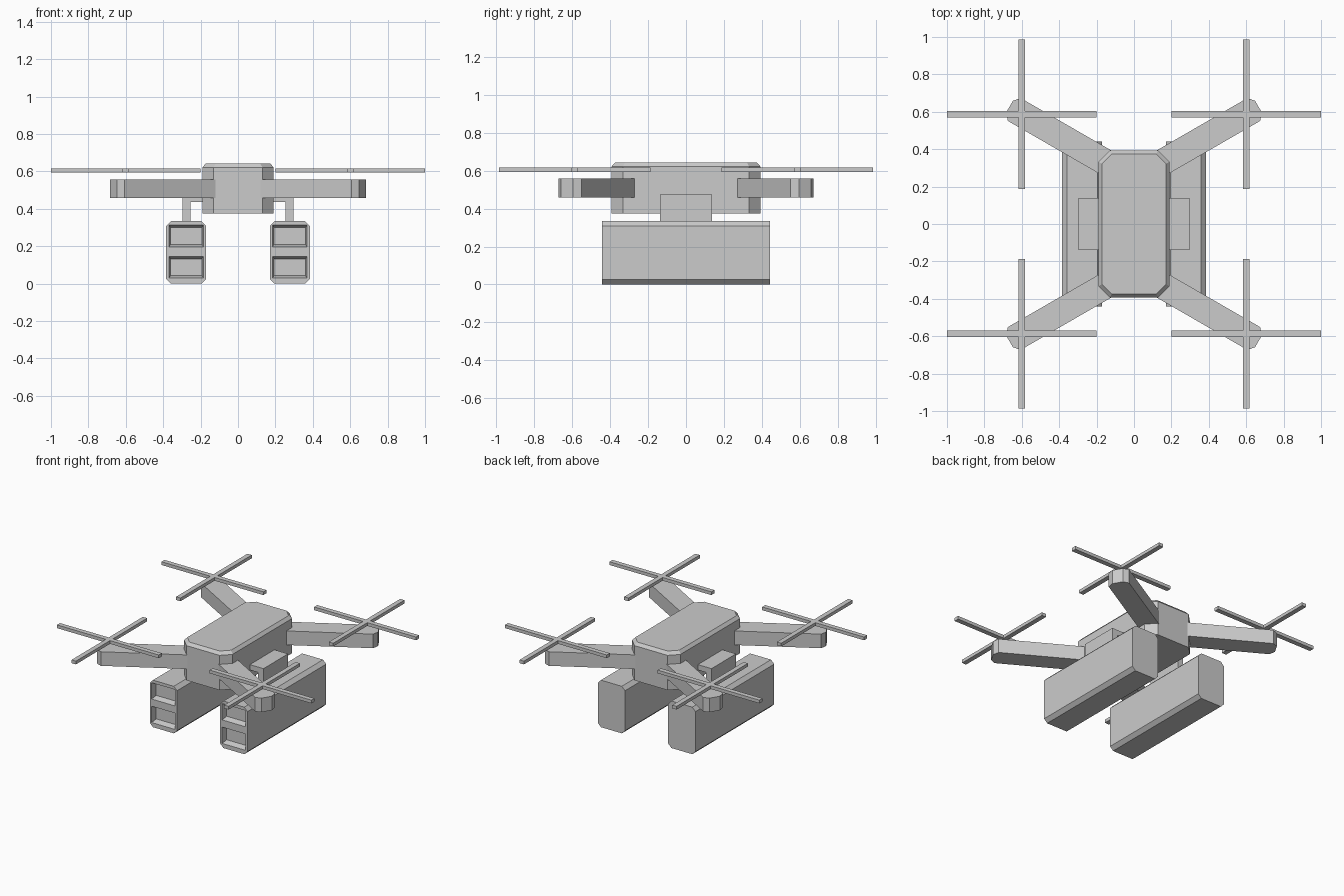
import bpy, bmesh
from math import cos, sin, radians

if "Cube" in bpy.data.objects:
    bpy.data.objects.remove(bpy.data.objects["Cube"])


def loft(name, rings, mirror=(False, False)):
    """Skin a stack of equal-length rings, cap both ends, optionally mirror."""
    bm = bmesh.new()
    loops = [[bm.verts.new(p) for p in ring] for ring in rings]
    n = len(loops[0])
    for a, b in zip(loops, loops[1:]):
        for i in range(n):
            j = (i + 1) % n
            bm.faces.new((a[i], a[j], b[j], b[i]))
    bm.faces.new(loops[0])
    bm.faces.new(loops[-1])
    bmesh.ops.recalc_face_normals(bm, faces=bm.faces)
    mesh = bpy.data.meshes.new(name)
    bm.to_mesh(mesh)
    bm.free()
    ob = bpy.data.objects.new(name, mesh)
    bpy.context.collection.objects.link(ob)
    if any(mirror):
        mod = ob.modifiers.new("mirror", 'MIRROR')
        mod.use_axis = (mirror[0], mirror[1], False)
    return ob


def octagon(hx, hy, c):
    """Rectangle with cut corners."""
    return [(hx, -hy + c), (hx, hy - c), (hx - c, hy), (-hx + c, hy),
            (-hx, hy - c), (-hx, -hy + c), (-hx + c, -hy), (hx - c, -hy)]


def at_z(pts, z):
    return [(x, y, z) for x, y in pts]


def at_y(pts, y, cx=0, cz=0):
    return [(cx + x, y, cz + z) for x, z in pts]


# Body with chamfered top
outer = octagon(0.19, 0.393, 0.06)
loft("body", [at_z(outer, 0.375), at_z(outer, 0.622),
              at_z(octagon(0.172, 0.375, 0.053), 0.643)])

# Four diagonal arms with clipped tips
ca, sa = cos(radians(30)), sin(radians(30))
arm = [(0.18, 0.14), (0.86, 0.14), (0.89, 0.175),
       (0.89, 0.247), (0.862, 0.28), (0.18, 0.28)]
arm = [(u * ca - v * sa, u * sa + v * ca) for u, v in arm]
loft("arms", [at_z(arm, 0.458), at_z(arm, 0.558)], (True, True))

# Four cross-shaped rotors
RX, RY, L, W = 0.6, 0.587, 0.4, 0.017
cross = [(W, W), (W, L), (-W, L), (-W, W), (-L, W), (-L, -W),
         (-W, -W), (-W, -L), (W, -L), (W, -W), (L, -W), (L, W)]
cross = [(RX + x, RY + y) for x, y in cross]
loft("rotors", [at_z(cross, 0.594), at_z(cross, 0.617)], (True, True))

# Side pods, open pockets cut in the front
PX = 0.277
pod_section = octagon(0.107, 0.167, 0.025)
pod = loft("pods", [at_y(pod_section, -0.442, PX, 0.167),
                    at_y(pod_section, 0.442, PX, 0.167)])
for cz in (0.088, 0.255):
    def rect(hx, hz):
        return [(hx, -hz), (hx, hz), (-hx, hz), (-hx, -hz)]
    cutter = loft("pocket_cutter", [at_y(rect(0.094, 0.061), -0.452, PX, cz),
                                    at_y(rect(0.084, 0.045), -0.402, PX, cz)])
    cutter.hide_render = True
    mod = pod.modifiers.new("pocket", 'BOOLEAN')
    mod.operation = 'DIFFERENCE'
    mod.solver = 'EXACT'
    mod.object = cutter
    bpy.context.view_layer.objects.active = pod
    bpy.ops.object.modifier_apply(modifier=mod.name)
    bpy.data.objects.remove(cutter)
pod.modifiers.new("mirror", 'MIRROR')

# L-shaped brackets carrying the pods
ell = [(0.15, 0.437), (0.254, 0.437), (0.254, 0.31),
       (0.297, 0.31), (0.297, 0.475), (0.15, 0.475)]
loft("brackets", [at_y(ell, -0.138), at_y(ell, 0.138)], (True, False))
